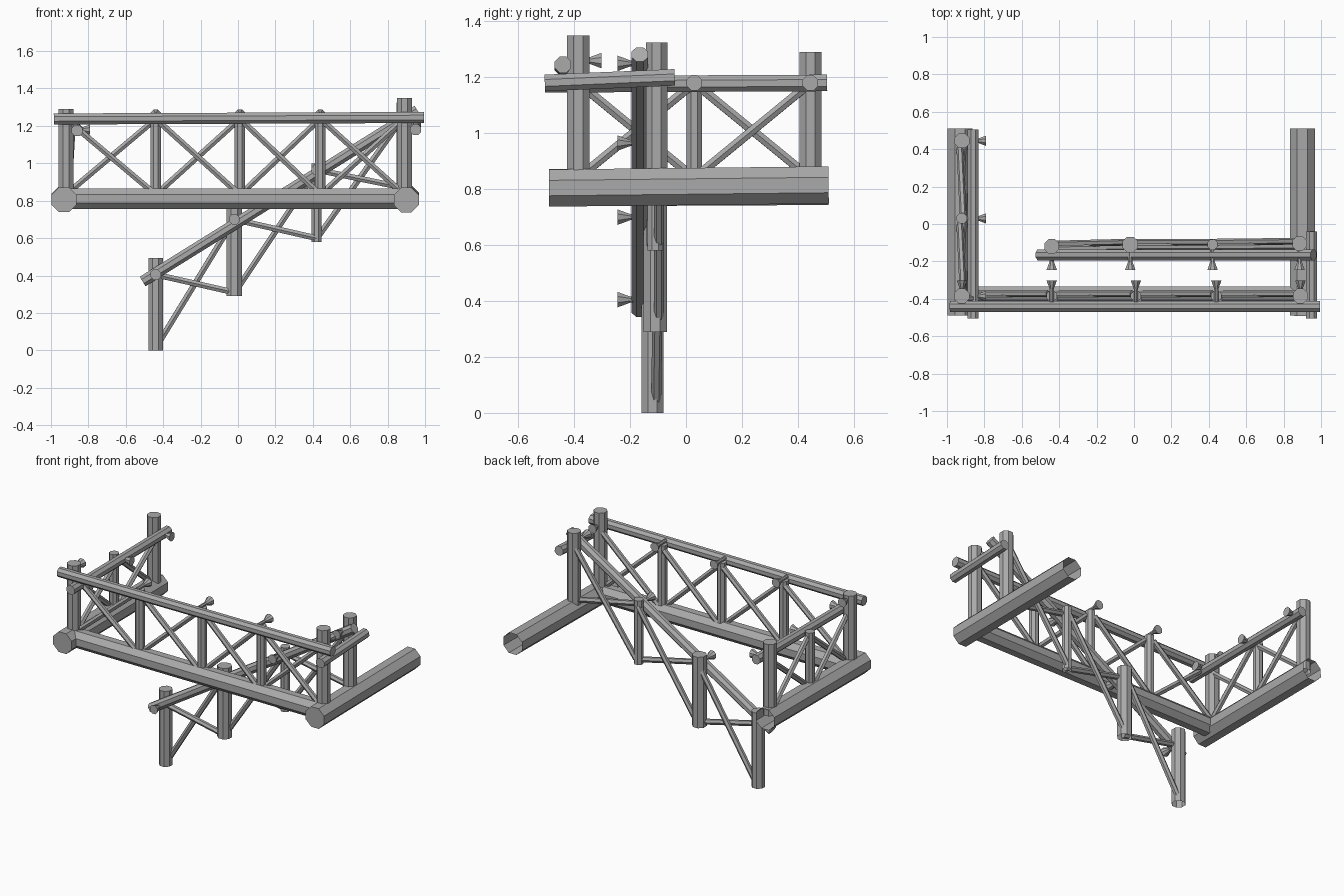
import bpy, bmesh, math
from mathutils import Vector, Matrix

cube = bpy.data.objects.get("Cube")
if cube:
    bpy.data.objects.remove(cube, do_unlink=True)

# One plain grey for everything
GREY = (0.4, 0.4, 0.4, 1)
grey = bpy.data.materials.new("plain grey")
grey.use_nodes = True
grey.diffuse_color = GREY
grey.node_tree.nodes["Principled BSDF"].inputs["Base Color"].default_value = GREY


def tube(name, a, b, r, r_end=None, sides=8, open_start=False):
    """Flat sided pole from a to b, optionally tapered or open at a."""
    a, b = Vector(a), Vector(b)
    d = b - a
    bm = bmesh.new()
    bmesh.ops.create_cone(bm, cap_ends=True, segments=sides, radius1=r,
                          radius2=r if r_end is None else r_end, depth=d.length)
    if open_start:
        caps = [f for f in bm.faces if f.normal.z < -0.9]
        bmesh.ops.delete(bm, geom=caps, context='FACES_ONLY')
    turn = Matrix.Rotation(math.pi / sides, 4, 'Z')
    aim = d.to_track_quat('Z', 'Y').to_matrix().to_4x4()
    bm.transform(Matrix.Translation((a + b) / 2) @ aim @ turn)
    mesh = bpy.data.meshes.new(name)
    bm.to_mesh(mesh)
    bm.free()
    mesh.materials.append(grey)
    obj = bpy.data.objects.new(name, mesh)
    bpy.context.collection.objects.link(obj)


def post(name, x, y, low, high, r):
    tube(name, (x, y, low), (x, y, high), r, open_start=True)


def peg(name, base, direction):
    """Peg whose head flares out along the given direction."""
    base, d = Vector(base), Vector(direction)
    tube(name, base - d * 0.07, base, 0.012)
    tube(name + "_head", base, base + d * 0.045, 0.012, 0.03)


def cross_brace(name, low1, high1, low2, high2, side):
    """Two crossing struts, kept apart along the side direction."""
    s = Vector(side) * 0.013
    tube(name + "_rising", Vector(low1) + s, Vector(high2) + s, 0.018, sides=6)
    tube(name + "_falling", Vector(high1) - s, Vector(low2) - s, 0.018, sides=6)


THICK, THIN = 0.043, 0.03
FRONT_Y, LEFT_X, RIGHT_X = -0.385, -0.92, 0.89

# Base beams
tube("right_base_beam", (-0.93, 0.51, 0.81), (-0.93, -0.49, 0.805), 0.072, open_start=True)
tube("left_base_beam", (0.9, 0.51, 0.815), (0.9, -0.49, 0.804), 0.072, open_start=True)
tube("front_base_beam", (-0.93, FRONT_Y - 0.005, 0.81), (0.9, FRONT_Y - 0.005, 0.81), 0.06)

# Hand rails
tube("front_rail", (-0.985, -0.44, 1.237), (0.995, -0.44, 1.245), 0.032)
tube("right_rail", (-0.86, 0.505, 1.18), (-0.86, -0.505, 1.175), 0.032)
tube("left_rail", (0.95, -0.04, 1.2), (0.95, -0.505, 1.18), 0.032)
tube("ramp_rail", (-0.51, -0.165, 0.368), (0.96, -0.165, 1.282), 0.032)

# Front fence
front_x = [LEFT_X, -0.44, 0.01, 0.44, RIGHT_X]
front_top = [1.29, 1.25, 1.25, 1.25, 1.35]
for i, (x, top) in enumerate(zip(front_x, front_top)):
    corner = i in (0, 4)
    post("front_post", x, FRONT_Y, 0.82, top, THICK if corner else THIN)
    peg("front_peg", (x, -0.347, 1.26), (0, 1, 0))
for x1, x2 in zip(front_x, front_x[1:]):
    x1, x2 = x1 + 0.02, x2 - 0.02
    cross_brace("front_brace", (x1, FRONT_Y, 0.85), (x1, FRONT_Y, 1.22),
                (x2, FRONT_Y, 0.85), (x2, FRONT_Y, 1.22), (0, 1, 0))

# Side fence
side_y = [FRONT_Y, 0.03, 0.445]
post("side_post", LEFT_X, side_y[1], 0.82, 1.2, THIN)
post("side_post", LEFT_X, side_y[2], 0.82, 1.29, THICK)
for y in side_y:
    peg("side_peg", (-0.835, y, 1.18), (1, 0, 0))
for y1, y2 in zip(side_y, side_y[1:]):
    cross_brace("side_brace", (LEFT_X, y1, 0.84), (LEFT_X + 0.02, y1, 1.18),
                (LEFT_X, y2, 0.84), (LEFT_X + 0.02, y2, 1.18), (1, 0, 0))

# Sloping ramp fence: x, y, bottom, top, radius, peg height
ramp = [(-0.44, -0.12, 0.0, 0.495, 0.042, 0.405),
        (-0.02, -0.11, 0.29, 0.755, 0.045, 0.7),
        (0.42, -0.11, 0.58, 1.0, THIN, 0.965),
        (0.885, -0.105, 0.85, 1.325, 0.042, 1.25)]
for x, y, low, high, r, z in ramp:
    post("ramp_post", x, y, low, high, r)
    peg("ramp_peg", (x, -0.2, z), (0, -1, 0))
for p, q in zip(ramp, ramp[1:]):
    cross_brace("ramp_brace", (p[0] + 0.01, p[1], p[2] + 0.03), (p[0], p[1], p[5]),
                (q[0], q[1], q[2] + 0.02), (q[0], q[1], q[5]), (0, 1, 0))
